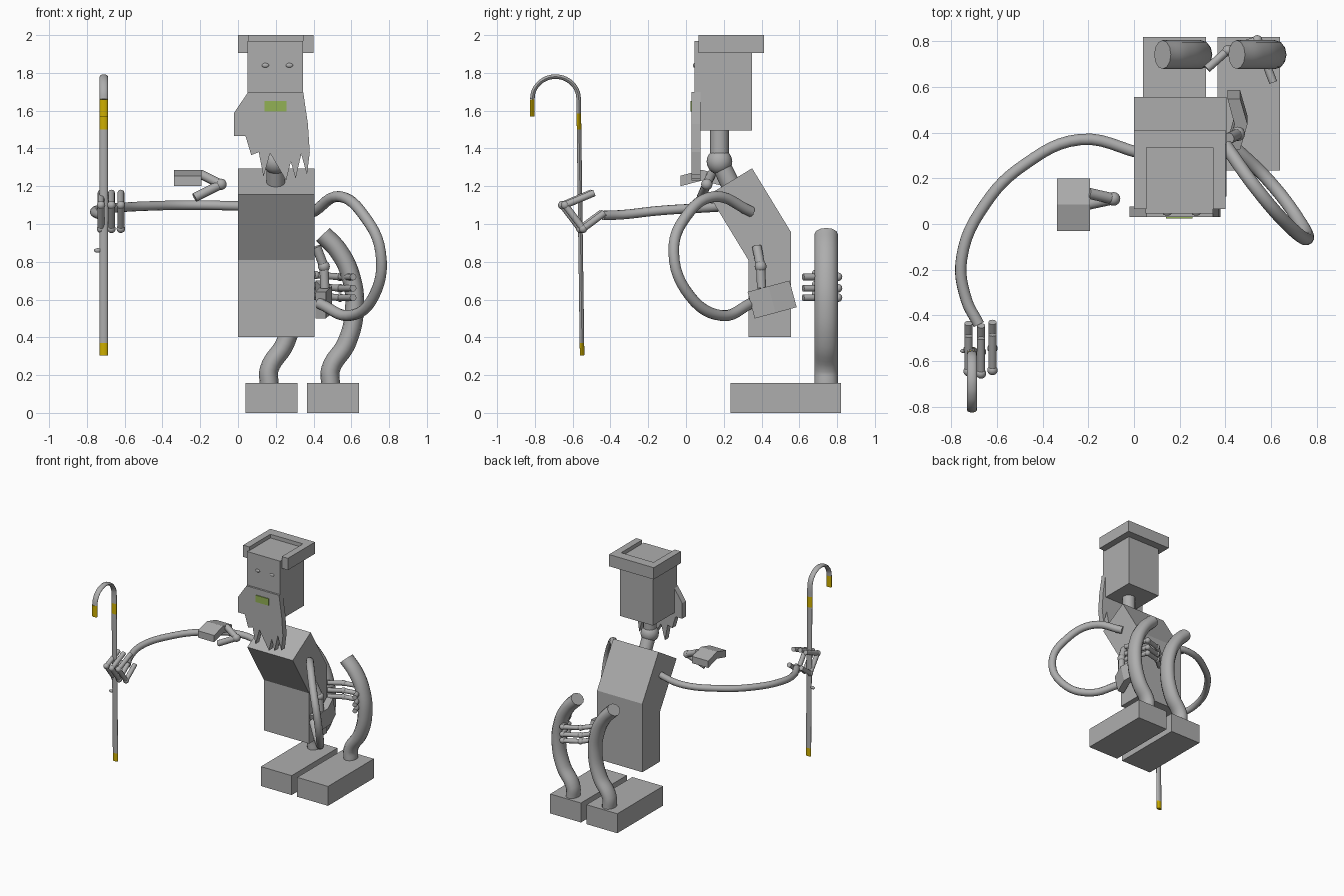
import bpy, bmesh, math
from mathutils import Vector, Matrix

cube = bpy.data.objects.get("Cube")
if cube:
    bpy.data.objects.remove(cube, do_unlink=True)


def material(name, rgb):
    m = bpy.data.materials.new(name)
    m.use_nodes = True
    m.diffuse_color = (*rgb, 1)
    m.node_tree.nodes["Principled BSDF"].inputs["Base Color"].default_value = (*rgb, 1)
    return m


GREY = material("clay grey", (0.42, 0.42, 0.42))
GOLD = material("gold", (0.62, 0.43, 0.0))
GREEN = material("mouth green", (0.29, 0.44, 0.09))


def finish(name, bm, mat=GREY, smooth=False):
    bmesh.ops.recalc_face_normals(bm, faces=bm.faces)
    mesh = bpy.data.meshes.new(name)
    bm.to_mesh(mesh)
    bm.free()
    mesh.materials.append(mat)
    ob = bpy.data.objects.new(name, mesh)
    bpy.context.collection.objects.link(ob)
    if smooth:
        shade(ob)
    return ob


def shade(ob):
    bpy.ops.object.select_all(action='DESELECT')
    ob.select_set(True)
    bpy.context.view_layer.objects.active = ob
    bpy.ops.object.shade_smooth_by_angle(angle=math.radians(40))


def box(name, lo, hi, mat=GREY):
    lo, hi = Vector(lo), Vector(hi)
    bm = bmesh.new()
    bmesh.ops.create_cube(bm, size=1, matrix=Matrix.Translation((lo + hi) / 2) @ Matrix.Diagonal((*(hi - lo), 1)))
    return finish(name, bm, mat)


def prism(name, profile, depth, place, mat=GREY):
    """Extrude a 2D outline; place(a, b, d) gives the point in space."""
    bm = bmesh.new()
    face = bm.faces.new([bm.verts.new(place(a, b, depth[0])) for a, b in profile])
    shift = Vector(place(0, 0, depth[1])) - Vector(place(0, 0, depth[0]))
    moved = bmesh.ops.extrude_face_region(bm, geom=[face], use_keep_orig=True)["geom"]
    bmesh.ops.translate(bm, vec=shift, verts=[g for g in moved if isinstance(g, bmesh.types.BMVert)])
    return finish(name, bm, mat)


def ball(name, centre, radii):
    bm = bmesh.new()
    bmesh.ops.create_uvsphere(bm, u_segments=16, v_segments=10, radius=1,
                              matrix=Matrix.Translation(centre) @ Matrix.Diagonal((*radii, 1)))
    return finish(name, bm, GREY, True)


def tube(name, points, radius, mat=GREY, widen=None):
    """Smooth capped tube through the points; widen = (axis, factor) makes it oval."""
    curve = bpy.data.curves.new(name, 'CURVE')
    curve.dimensions = '3D'
    curve.bevel_depth = radius
    curve.bevel_resolution = 4
    curve.resolution_u = 6
    curve.use_fill_caps = True
    spline = curve.splines.new('BEZIER')
    spline.bezier_points.add(len(points) - 1)
    for bp, p in zip(spline.bezier_points, points):
        bp.co = p
        bp.handle_left_type = bp.handle_right_type = 'AUTO'
    ob = bpy.data.objects.new(name, curve)
    bpy.context.collection.objects.link(ob)
    bpy.ops.object.select_all(action='DESELECT')
    ob.select_set(True)
    bpy.context.view_layer.objects.active = ob
    bpy.ops.object.convert(target='MESH')
    ob = bpy.context.view_layer.objects.active
    ob.data.materials.clear()
    ob.data.materials.append(mat)
    if widen:
        axis, factor = widen
        mid = points[0][axis]
        for v in ob.data.vertices:
            v.co[axis] = mid + (v.co[axis] - mid) * factor
    shade(ob)
    return ob


def jointed(name, points, radius):
    """Straight rods with a ball at every inner joint."""
    for i in range(len(points) - 1):
        tube(f"{name}_rod_{i + 1}", points[i:i + 2], radius)
    for i, p in enumerate(points[1:-1]):
        ball(f"{name}_joint_{i + 1}", p, (radius * 1.25,) * 3)


# Torso: bent slab leaning forward
prism("torso", [(0.33, 0.403), (0.557, 0.403), (0.557, 0.955), (0.35, 1.295), (0.12, 1.155), (0.33, 0.81)],
      (0.0, 0.405), lambda y, z, x: (x, y, z))

# Neck
tube("upper_neck", [(0.2, 0.177, 1.33), (0.2, 0.177, 1.5)], 0.05)
ball("neck_joint", (0.2, 0.177, 1.33), (0.068,) * 3)
tube("lower_neck", [(0.2, 0.177, 1.33), (0.2, 0.25, 1.18)], 0.05)

# Head, open-fronted hat brim, eyes
box("head", (0.05, 0.045, 1.495), (0.345, 0.35, 1.97))
prism("hat", [(0, 0.066), (0.055, 0.066), (0.055, 0.335), (0.345, 0.335), (0.345, 0.066),
              (0.4, 0.066), (0.4, 0.412), (0, 0.412)],
      (1.905, 2.0), lambda x, y, z: (x, y, z))
for side, x in (("right", 0.145), ("left", 0.272)):
    ball(f"{side}_eye", (x, 0.045, 1.84), (0.019, 0.008, 0.012))

# Ragged beard and mouth
prism("beard", [(0.055, 1.7), (0.345, 1.7), (0.37, 1.53), (0.38, 1.38), (0.365, 1.26), (0.335, 1.37),
                (0.305, 1.24), (0.28, 1.33), (0.255, 1.23), (0.17, 1.375), (0.135, 1.25), (0.11, 1.38),
                (0.07, 1.365), (0.04, 1.465), (-0.02, 1.465), (-0.02, 1.59)],
      (0.03, 0.077), lambda x, z, y: (x, y, z))
box("mouth", (0.14, 0.023, 1.595), (0.257, 0.03, 1.65), GREEN)

# Feet and bowed legs
for side, dx in (("left", 0.0), ("right", -0.325)):
    box(f"{side}_foot", (0.365 + dx, 0.235, 0), (0.64 + dx, 0.82, 0.157))
    path = [(0.49, 0.15), (0.49, 0.23), (0.575, 0.37), (0.617, 0.55), (0.595, 0.73), (0.53, 0.86), (0.45, 0.945)]
    tube(f"{side}_leg", [(x + dx, 0.742, z) for x, z in path], 0.05, widen=(1, 1.26))

# Arms
tube("right_arm", [(0.03, 0.31, 1.095), (-0.235, 0.37, 1.1), (-0.48, 0.26, 1.095), (-0.65, 0.09, 1.085),
                   (-0.755, -0.15, 1.07), (-0.735, -0.33, 1.05), (-0.68, -0.44, 1.045)], 0.025)
tube("left_arm", [(0.40, 0.345, 1.065), (0.54, 0.15, 1.145), (0.67, 0.0, 1.04), (0.755, -0.065, 0.85),
                  (0.72, 0.02, 0.62), (0.59, 0.19, 0.515), (0.43, 0.345, 0.58)], 0.029)

# Arched palms
PALM = [(-0.115, -0.045), (0, -0.015), (0.115, -0.045), (0.115, 0.01), (0, 0.042), (-0.115, 0.01)]


def palm(name, centre, along, out, across):
    c, u, v, w = map(Vector, (centre, along, out, across))
    prism(name, PALM, (-0.073, 0.073), lambda a, b, d: c + u * a + v * b + w * d)


palm("right_palm", (-0.265, 0.085, 1.245), (0, 1, 0), (0, 0, 1), (1, 0, 0))
palm("left_palm", (0.455, 0.456, 0.6), (0, 0.965, 0.26), (1, 0, 0), (0, -0.26, 0.965))

# Thumbs
jointed("right_thumb", [(-0.2, 0.135, 1.265), (-0.09, 0.11, 1.21), (-0.23, 0.08, 1.14)], 0.024)
jointed("left_thumb", [(0.46, 0.4, 0.66), (0.455, 0.395, 0.775), (0.415, 0.375, 0.88)], 0.025)

# Fingers: right ones grip the cane, left ones wrap a leg
for i, (x, dy) in enumerate([(-0.725, 0.0), (-0.67, -0.01), (-0.62, 0.005)]):
    jointed(f"right_finger_{i + 1}", [(x, y + dy, z) for y, z in
            ((-0.435, 1.06), (-0.55, 0.975), (-0.645, 1.1), (-0.49, 1.165))], 0.018)
for i, z in enumerate((0.72, 0.66, 0.61)):
    jointed(f"left_finger_{i + 1}", [(x, y, z + dz) for x, y, dz in
            ((0.32, 0.68, 0.02), (0.41, 0.76, 0.01), (0.54, 0.805, 0), (0.61, 0.62, 0))], 0.018)

# Hooked cane in plain and gold sections
CANE_X = -0.71


def shaft(z):
    return (CANE_X, -0.55 - 0.0135 * (z - 0.305), z)


def hook(degrees):
    a = math.radians(degrees)
    return (CANE_X, -0.691 + 0.123 * math.cos(a), 1.66 + 0.12 * math.sin(a))


sections = [
    ("cane_foot", [shaft(0.305), shaft(0.37)], GOLD),
    ("cane_shaft", [shaft(0.37), shaft(1.5)], GREY),
    ("cane_band", [shaft(1.5), shaft(1.585)], GOLD),
    ("cane_hook", [shaft(1.585)] + [hook(d) for d in range(0, 181, 20)], GREY),
    ("cane_tip", [hook(180), (CANE_X, -0.814, 1.57)], GOLD),
]
for name, pts, mat in sections:
    tube(name, pts, 0.012, mat, widen=(0, 1.85))

# Tiny loose bead beside the cane
ball("bead", (-0.743, -0.556, 0.86), (0.019, 0.01, 0.012))
